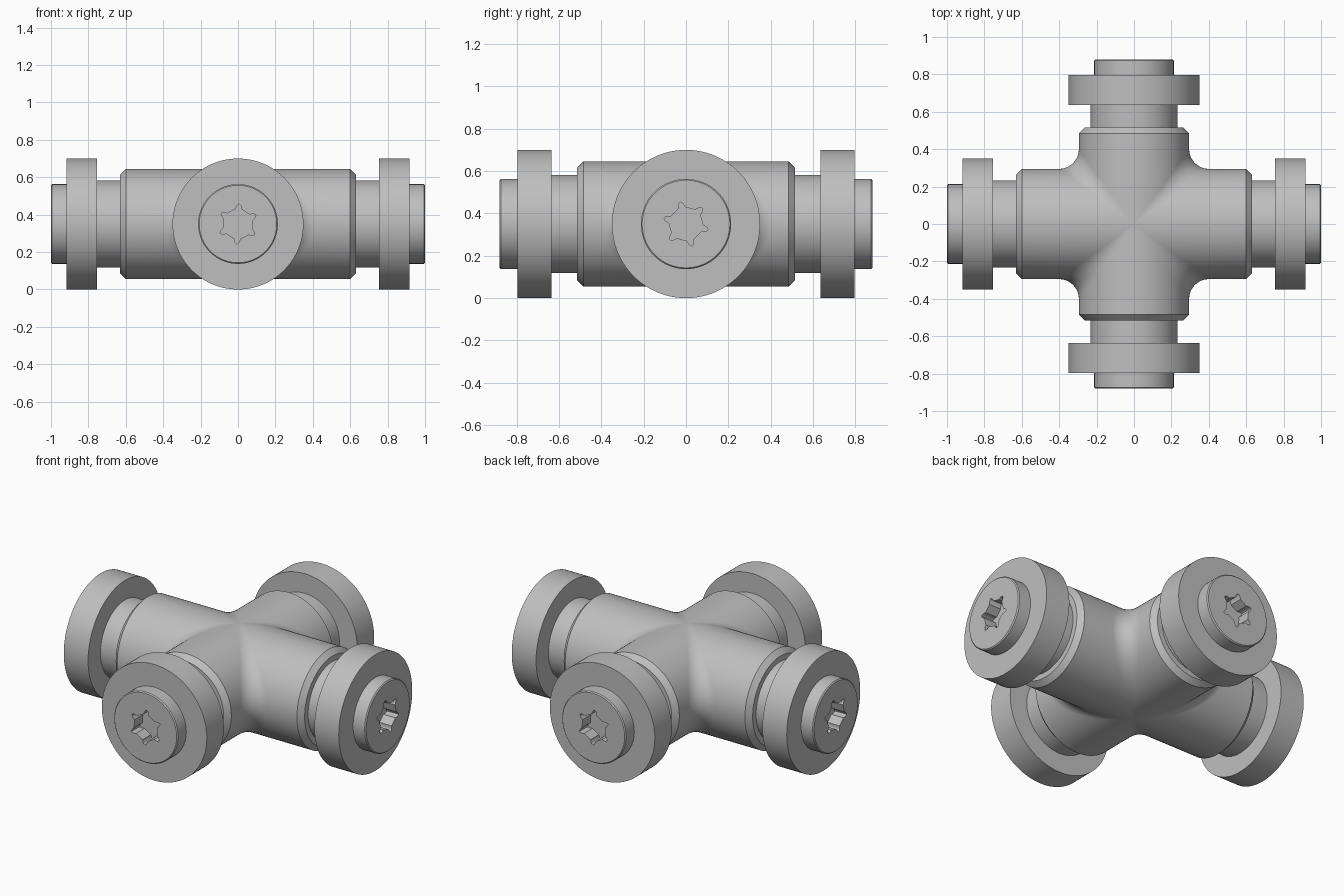
import bpy, bmesh, math
from mathutils import Vector, Matrix

cube = bpy.data.objects.get("Cube")
if cube:
    bpy.data.objects.remove(cube, do_unlink=True)

Z = 0.35                      # height of the arm axes
R, FILLET, CHAMFER = 0.295, 0.105, 0.03
ARM_X, ARM_Y = 0.63, 0.515    # half lengths of the body arms
SEG = 120

steel = bpy.data.materials.new("grey_steel")
steel.use_nodes = True
steel.diffuse_color = (0.52, 0.52, 0.52, 1)
steel.node_tree.nodes["Principled BSDF"].inputs["Base Color"].default_value = steel.diffuse_color


def finish(bm, name):
    """Clean the mesh, make the object and shade it smooth with sharp edges."""
    bmesh.ops.remove_doubles(bm, verts=bm.verts[:], dist=1e-5)
    bmesh.ops.recalc_face_normals(bm, faces=bm.faces[:])
    me = bpy.data.meshes.new(name)
    bm.to_mesh(me)
    bm.free()
    me.materials.append(steel)
    ob = bpy.data.objects.new(name, me)
    bpy.context.collection.objects.link(ob)
    bpy.ops.object.select_all(action='DESELECT')
    ob.select_set(True)
    bpy.context.view_layer.objects.active = ob
    bpy.ops.object.shade_smooth_by_angle(angle=math.radians(30))
    return ob


def skin(bm, rows, closed=False):
    """Join rows of points with quads."""
    grid = [[bm.verts.new(p) for p in row] for row in rows]
    if closed:
        grid.append(grid[0])
    for a, b in zip(grid, grid[1:]):
        for i in range(len(a) - 1):
            bm.faces.new((a[i], a[i + 1], b[i + 1], b[i]))


# Cross body: one quadrant with a rolling-ball fillet, mirrored to all four
def body_row(phi, sx, sy):
    c, s = math.cos(phi), math.sin(phi)
    ri = R - CHAMFER
    ball = Vector(((R + FILLET) * c, (R + FILLET) * c, (R + FILLET) * s))
    n1, n2 = Vector((0, -c, -s)), Vector((-c, 0, -s))
    row = [(ARM_X, 0, 0), (ARM_X, ri * c, ri * s), (ARM_X - CHAMFER, R * c, R * s)]
    row += [ball + FILLET * n1.lerp(n2, i / 12).normalized() for i in range(13)]
    row += [(R * c, ARM_Y - CHAMFER, R * s), (ri * c, ARM_Y, ri * s), (0, ARM_Y, 0)]
    return [(p[0] * sx, p[1] * sy, p[2] + Z) for p in row]


bm = bmesh.new()
for sx in (1, -1):
    for sy in (1, -1):
        skin(bm, [body_row(math.pi * (i / 48 - 0.5), sx, sy) for i in range(49)])
finish(bm, "cross_body")


# Six-lobed socket outline: a hexagon with a round lobe on each corner
def socket_radius(theta):
    d = (math.degrees(theta) + 30) % 60 - 30
    side = 0.076 / math.cos(math.radians(30 - abs(d)))
    return side + 0.019 * math.sqrt(max(0, 1 - (d / 10) ** 2))


def lathe(name, profile, arm_angle, start=0.0):
    """Turn (distance, radius) about an arm axis; radius 'socket' gives the star."""
    bm = bmesh.new()
    rows = []
    for i in range(SEG):
        t = math.tau * i / SEG
        row = []
        for d, r in profile:
            r = socket_radius(t) if r == 'socket' else r
            row.append((d, r * math.cos(t + start), r * math.sin(t + start)))
        rows.append(row)
    skin(bm, rows, closed=True)
    bm.transform(Matrix.Translation((0, 0, Z)) @ Matrix.Rotation(arm_angle, 4, 'Z'))
    return finish(bm, name)


# Pins with recessed drive, and the roller discs around them
arms = [("left", 0, 1.0, ARM_X, 45), ("back", 90, 0.88, ARM_Y, 27),
        ("right", 180, 1.0, ARM_X, 45), ("front", 270, 0.88, ARM_Y, 27)]
for side, angle, end, base, twist in arms:
    a = math.radians(angle)
    inner, outer = end - 0.245, end - 0.083
    lathe(side + "_pin", [
        (base - 0.02, 0), (base - 0.02, 0.232), (inner + 0.05, 0.232),
        (inner + 0.05, 0.213), (end - 0.006, 0.213), (end, 0.207),
        (end, 'socket'), (end - 0.08, 'socket'), (end - 0.08, 0)],
        a, math.radians(twist))
    lathe(side + "_roller", [
        (inner, 0.20), (inner, 0.35), (outer, 0.35), (outer, 0.20), (inner, 0.20)], a)
